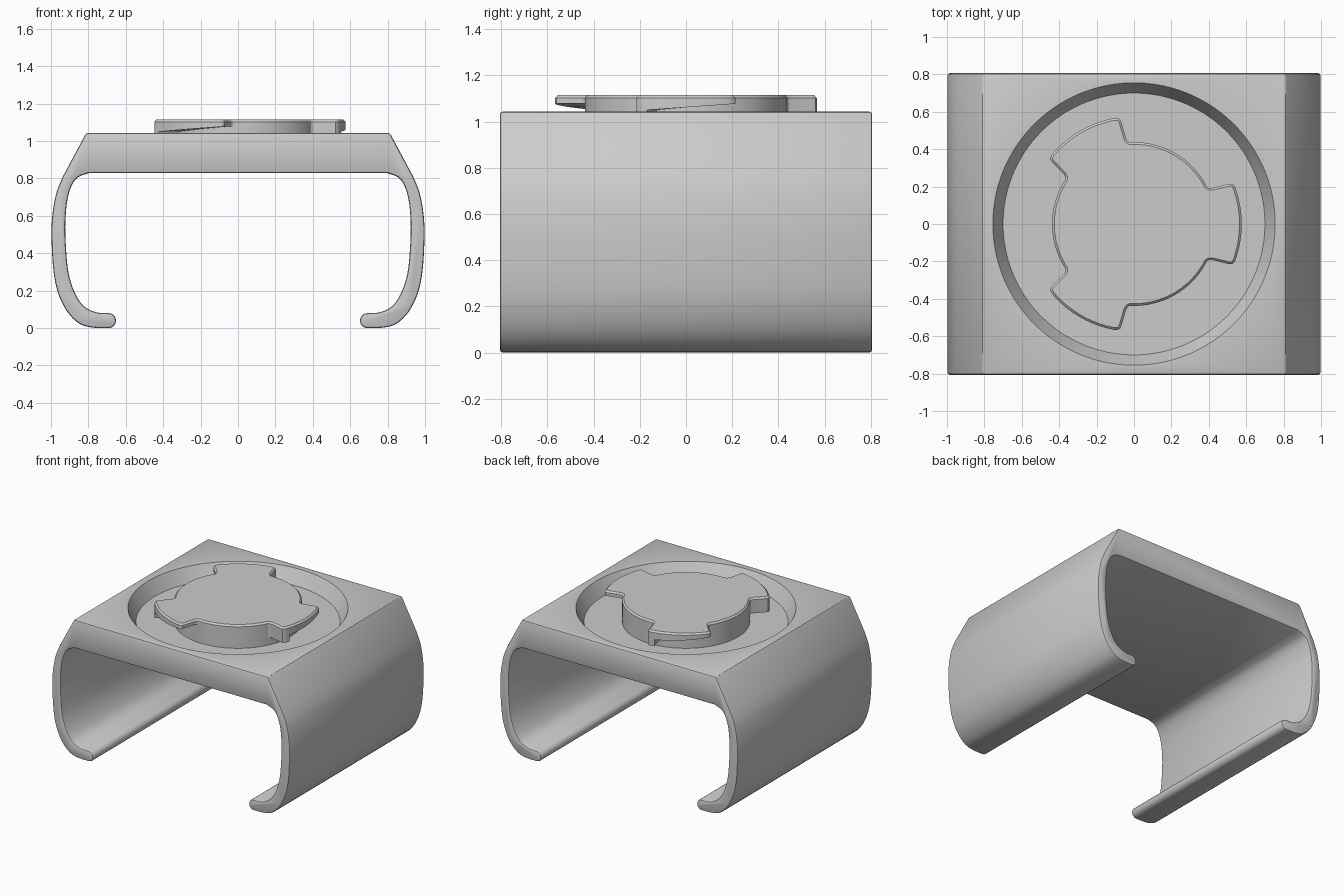
import bpy, bmesh, math
from mathutils import Vector

if "Cube" in bpy.data.objects:
    bpy.data.objects.remove(bpy.data.objects["Cube"])


def make_object(name, bm):
    bmesh.ops.remove_doubles(bm, verts=bm.verts, dist=1e-5)
    bmesh.ops.recalc_face_normals(bm, faces=bm.faces)
    mesh = bpy.data.meshes.new(name)
    bm.to_mesh(mesh)
    bm.free()
    ob = bpy.data.objects.new(name, mesh)
    bpy.context.collection.objects.link(ob)
    return ob


def activate(ob):
    bpy.ops.object.select_all(action='DESELECT')
    ob.select_set(True)
    bpy.context.view_layer.objects.active = ob


def spline(points, steps=4):
    """Catmull-Rom curve through the points."""
    p = [Vector(q) for q in points]
    p = [2 * p[0] - p[1]] + p + [2 * p[-1] - p[-2]]
    out = []
    for i in range(1, len(p) - 2):
        a, b, c, d = p[i - 1:i + 3]
        for k in range(steps):
            t = k / steps
            out.append(0.5 * (2 * b + (c - a) * t + (2 * a - 5 * b + 4 * c - d) * t * t
                              + (3 * b - a - 3 * c + d) * t ** 3))
    return out + [p[-2]]


def loft(bm, rings, cap_start=True, cap_end=True):
    rows = [[bm.verts.new(p) for p in ring] for ring in rings]
    n = len(rows[0])
    for a, b in zip(rows, rows[1:]):
        for i in range(n):
            j = (i + 1) % n
            bm.faces.new((a[i], a[j], b[j], b[i]))
    if cap_start:
        bm.faces.new(rows[0])
    if cap_end:
        bm.faces.new(rows[-1])


# Clip body: half profile mirrored in x, extruded along y
outer = spline([(0.937, 0.81), (0.972, 0.72), (0.993, 0.60), (0.997, 0.48), (0.987, 0.31),
                (0.963, 0.19), (0.915, 0.09), (0.85, 0.025), (0.78, 0.003), (0.692, 0.0)])
tip = [Vector((0.692 - 0.04 * math.sin(a), 0.04 - 0.04 * math.cos(a)))
       for a in (math.pi * k / 8 for k in range(1, 8))]
inner = spline([(0.692, 0.08), (0.76, 0.085), (0.825, 0.118), (0.873, 0.19), (0.907, 0.30),
                (0.921, 0.45), (0.923, 0.57), (0.913, 0.68), (0.89, 0.76), (0.856, 0.806),
                (0.80, 0.828)])
half = [Vector((0.812, 1.043))] + outer + tip + inner
profile = half + [Vector((-p.x, p.y)) for p in reversed(half)]
bm = bmesh.new()
loft(bm, [[(p.x, y, p.y) for p in profile] for y in (-0.806, 0.806)])
body = make_object("clip_body", bm)
bev = body.modifiers.new("edge_bevel", 'BEVEL')
bev.width, bev.segments = 0.012, 2
bev.limit_method, bev.angle_limit = 'ANGLE', math.radians(40)

# Round sloped recess in the top
FLOOR = 0.94
bm = bmesh.new()
slope = 0.055 / (1.043 - FLOOR)
bmesh.ops.create_cone(bm, cap_ends=True, segments=128, radius1=0.70,
                      radius2=0.755 + slope * 0.05, depth=1.093 - FLOOR)
bmesh.ops.translate(bm, verts=bm.verts, vec=(0, 0, (1.093 + FLOOR) / 2))
cutter = make_object("recess_cutter", bm)
cutter.hide_render = True
cut = body.modifiers.new("recess", 'BOOLEAN')
cut.operation, cut.solver, cut.object = 'DIFFERENCE', 'EXACT', cutter
activate(body)
for name in ("edge_bevel", "recess"):
    bpy.ops.object.modifier_apply(modifier=name)
bpy.data.objects.remove(cutter)
bpy.ops.object.shade_smooth_by_angle(angle=math.radians(25))

# Bayonet mount: round core with three ramped locking tabs
CORE, TOP, EDGE = 0.438, 1.115, 0.012
side = [(27, CORE), (25.6, 0.445), (24.7, 0.46), (22.9, 0.55), (22.4, 0.565),
        (21.2, 0.573), (19.5, 0.576)]
tab = ([(-a, r) for a, r in side] + [(-17.2, 0.576), (-17.0, 0.576)]
       + [(a, 0.576) for a in range(-13, 16, 4)] + list(reversed(side)))
tab += [(a, CORE) for a in range(30, 93, 3)]


def underside(a):
    if a < -17.1:
        return 1.0
    return 1.05 + 0.028 * min(1, (a + 17) / 40)


outline, core, low = [], [], []
for k in range(3):
    for a, r in tab:
        t = math.radians(a + 120 * k)
        d = Vector((math.cos(t), math.sin(t)))
        outline.append(d * r)
        core.append(d * CORE)
        low.append(underside(a))
n = len(outline)
inset = []
for i, p in enumerate(outline):
    t = (outline[(i + 1) % n] - outline[i - 1]).normalized()
    inset.append(p + Vector((-t.y, t.x)) * EDGE)
rings = [[(p.x, p.y, TOP) for p in inset],
         [(p.x, p.y, TOP - EDGE) for p in outline],
         [(p.x, p.y, z) for p, z in zip(outline, low)],
         [(p.x, p.y, z) for p, z in zip(core, low)],
         [(p.x, p.y, FLOOR - 0.01) for p in core]]
bm = bmesh.new()
loft(bm, rings)
bmesh.ops.dissolve_degenerate(bm, edges=bm.edges, dist=1e-5)
mount = make_object("bayonet_mount", bm)
activate(mount)
bpy.ops.object.shade_smooth_by_angle(angle=math.radians(30))
